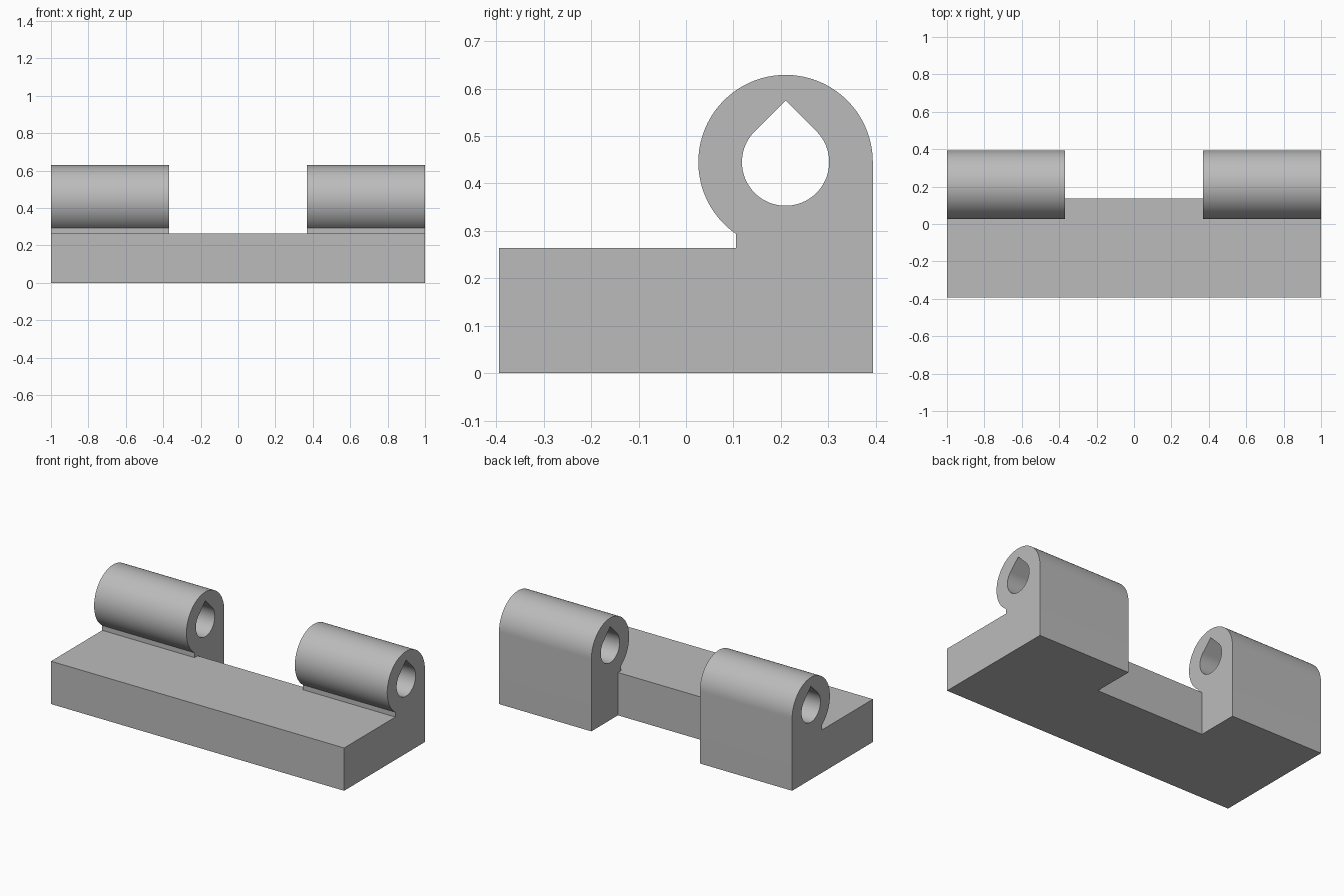
import bpy
import bmesh
from math import cos, sin, radians, sqrt

if "Cube" in bpy.data.objects:
    bpy.data.objects.remove(bpy.data.objects["Cube"], do_unlink=True)

HALF_LENGTH, GAP = 1.0, 0.37          # half length of the hinge, half width of the gap
BACK, PLATE_TOP = 0.394, 0.264
PIN_Y, PIN_Z = 0.21, 0.445            # pin axis
OUTER, BORE = 0.184, 0.092            # knuckle and bore radii

steel = bpy.data.materials.new("grey")
steel.use_nodes = True
steel.diffuse_color = (0.5, 0.5, 0.5, 1)
steel.node_tree.nodes["Principled BSDF"].inputs["Base Color"].default_value = (0.5, 0.5, 0.5, 1)


def arc(radius, start, end, steps):
    angles = [radians(start + (end - start) * i / steps) for i in range(steps + 1)]
    return [(PIN_Y + radius * cos(a), PIN_Z + radius * sin(a)) for a in angles]


def extrude_along_x(name, profile, half):
    """Solid from a closed (y, z) profile, from -half to half in x."""
    bm = bmesh.new()
    face = bm.faces.new([bm.verts.new((-half, y, z)) for y, z in profile])
    solid = bmesh.ops.extrude_face_region(bm, geom=[face])
    moved = [v for v in solid["geom"] if isinstance(v, bmesh.types.BMVert)]
    bmesh.ops.translate(bm, verts=moved, vec=(2 * half, 0, 0))
    bmesh.ops.recalc_face_normals(bm, faces=bm.faces)
    mesh = bpy.data.meshes.new(name)
    bm.to_mesh(mesh)
    bm.free()
    mesh.materials.append(steel)
    obj = bpy.data.objects.new(name, mesh)
    bpy.context.collection.objects.link(obj)
    return obj


def cut(target, cutter):
    mod = target.modifiers.new(cutter.name, "BOOLEAN")
    mod.operation, mod.solver, mod.object = "DIFFERENCE", "EXACT", cutter
    bpy.ops.object.modifier_apply(modifier=mod.name)
    bpy.data.objects.remove(cutter, do_unlink=True)


# Plate and rounded knuckle as one cross-section
outline = [(-BACK, PLATE_TOP), (-BACK, 0), (BACK, 0)]
outline += arc(OUTER, 0, 235.2, 72) + [(0.105, PLATE_TOP)]
hinge = extrude_along_x("hinge_leaf", outline, HALF_LENGTH)
bpy.ops.object.select_all(action="DESELECT")
bpy.context.view_layer.objects.active = hinge
hinge.select_set(True)

# Teardrop pin bore
teardrop = arc(BORE, 135, 405, 60) + [(PIN_Y, PIN_Z + BORE * sqrt(2))]
cut(hinge, extrude_along_x("pin_bore", teardrop, HALF_LENGTH + 0.1))

# Gap between the two knuckles, with a step left for the plate
step = 0.135
gap = [(0, PLATE_TOP), (step, PLATE_TOP), (step, -0.1), (0.6, -0.1), (0.6, 0.8), (0, 0.8)]
cut(hinge, extrude_along_x("knuckle_gap", gap, GAP))

bpy.ops.object.shade_smooth_by_angle(angle=radians(30))
